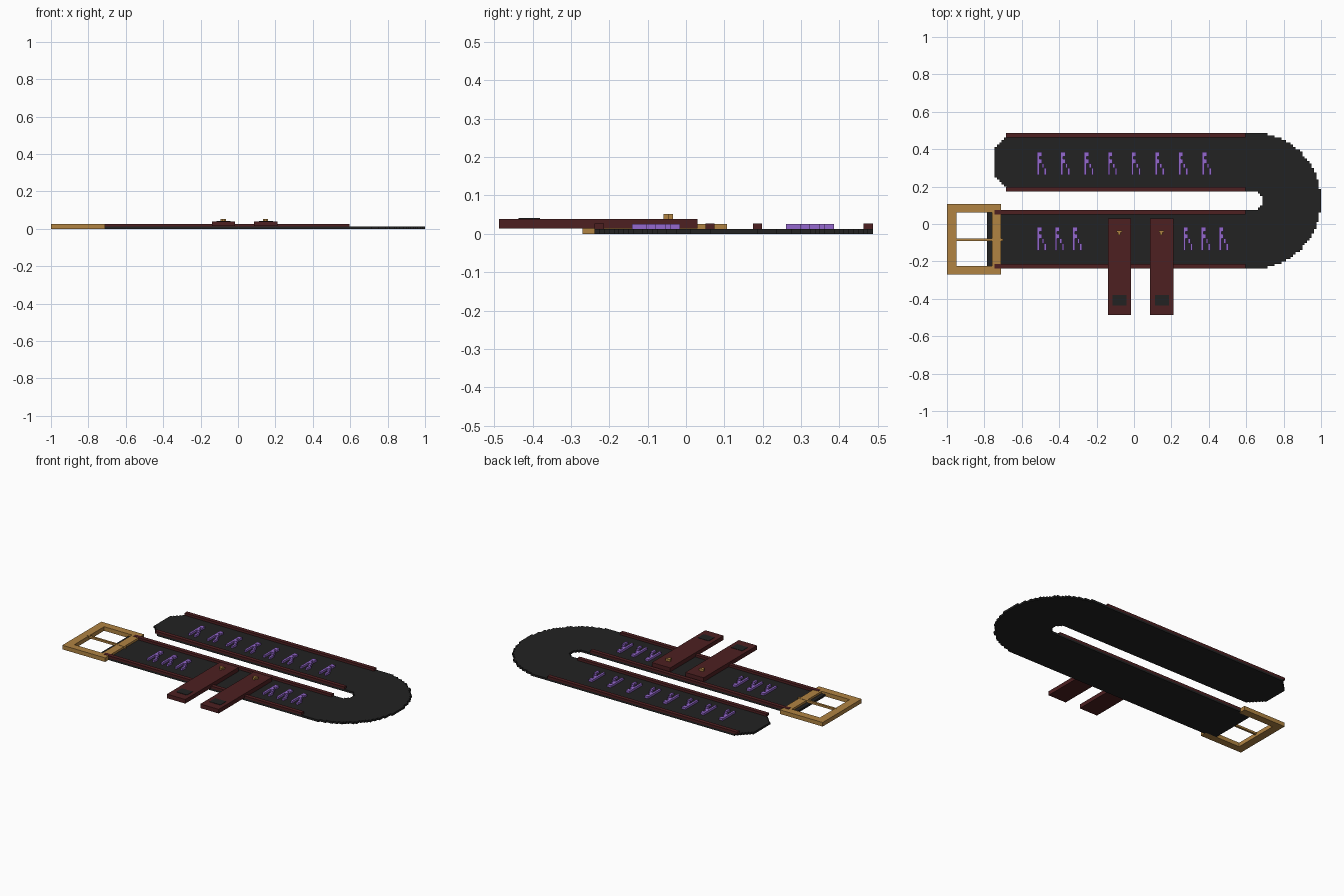
import bpy, bmesh, math

if "Cube" in bpy.data.objects:
    bpy.data.objects.remove(bpy.data.objects["Cube"])

V = 0.0125            # block size of the stepped style
Y0 = -0.238           # lower edge of the belt
CX, CY = 0.6365, 0.1245


def material(name, rgb):
    m = bpy.data.materials.new(name)
    m.diffuse_color = (*rgb, 1)
    m.use_nodes = True
    m.node_tree.nodes["Principled BSDF"].inputs["Base Color"].default_value = m.diffuse_color
    return m


BLACK = material("black leather", (0.016, 0.016, 0.016))
RED = material("dark red leather", (0.075, 0.014, 0.015))
GOLD = material("brass", (0.44, 0.23, 0.055))
PURPLE = material("purple inlay", (0.30, 0.14, 0.62))


def finish(name, bm, mat):
    bmesh.ops.recalc_face_normals(bm, faces=bm.faces)
    me = bpy.data.meshes.new(name)
    bm.to_mesh(me)
    bm.free()
    me.materials.append(mat)
    bpy.context.collection.objects.link(bpy.data.objects.new(name, me))


def boxes(name, mat, items):
    """One object from boxes given as (x0, x1, y0, y1, z0, z1)."""
    bm = bmesh.new()
    for x0, x1, y0, y1, z0, z1 in items:
        vs = bmesh.ops.create_cube(bm, size=1)["verts"]
        for v in vs:
            v.co = (x0 if v.co.x < 0 else x1,
                    y0 if v.co.y < 0 else y1,
                    z0 if v.co.z < 0 else z1)
    finish(name, bm, mat)


def snap(x):
    return round((x - 1) / V) * V + 1


# Belt body: stepped U-shaped outline, extruded
def right_x(y):
    return snap(CX + math.sqrt(max(0, 0.3635 ** 2 - (y - CY) ** 2)))


def left_x(row, y):
    if row >= 33:                                  # pointed strap end
        d = abs(y - 0.33)
        return -0.745 + V * max(0, round((d - 0.075) / V))
    if row >= 25:                                  # inside of the bend
        return snap(CX + math.sqrt(max(0, 0.05 ** 2 - (y - CY) ** 2)))
    return -0.71 if row in (0, 24) else -0.785     # end inside the buckle


outline = []


def add(x, y):
    if not outline or (x, y) != outline[-1]:
        outline.append((x, y))


for r in range(58):
    y = Y0 + r * V
    add(right_x(y + V / 2), y)
    add(right_x(y + V / 2), Y0 + (r + 1) * V)
for r in reversed(range(58)):
    y = Y0 + r * V
    add(left_x(r, y + V / 2), Y0 + (r + 1) * V)
    add(left_x(r, y + V / 2), y)
bm = bmesh.new()
base = bm.faces.new([bm.verts.new((x, y, 0)) for x, y in outline])
ext = bmesh.ops.extrude_face_region(bm, geom=[base], use_keep_orig=True)
for g in ext["geom"]:
    if isinstance(g, bmesh.types.BMVert):
        g.co.z = V
bmesh.ops.triangulate(bm, faces=[f for f in bm.faces if len(f.verts) > 4])
finish("belt_body", bm, BLACK)

# Raised trim along both straps
boxes("edge_trim", RED, [(x, 0.597, y, y + 0.024, V, 0.0265) for x, y in
      ((-0.685, 0.463), (-0.685, 0.1745), (-0.745, 0.0505), (-0.745, Y0))])

# Buckle frame and prong
boxes("buckle_frame", GOLD, [
    (-1, -0.71, 0.062, 0.107, 0, 0.025),
    (-1, -0.71, -0.27, -0.2255, 0, 0.025),
    (-1, -0.95, -0.2255, 0.062, 0, 0.025),
    (-0.76, -0.71, -0.2255, 0.062, V, 0.025)])
boxes("buckle_prong", GOLD, [(-0.96, -0.70, -0.09, -0.077, 0.014, 0.0265)])

# Hanging straps with dark end patches and brass studs
for i, x in enumerate((-0.14, 0.086)):
    boxes(f"hanging_strap_{i}", RED, [(x, x + 0.124, -0.487, 0.03, 0.014, 0.039)])
    boxes(f"strap_patch_{i}", BLACK, [(x + 0.026, x + 0.1, -0.436, -0.38, 0.038, 0.041)])
    boxes(f"strap_stud_{i}", GOLD, [
        (x + 0.047, x + 0.075, -0.046, -0.034, 0.038, 0.052),
        (x + 0.054, x + 0.067, -0.058, -0.046, 0.038, 0.052)])

# Forked ornaments made of small blocks
PATTERN = ("##..", "##..", "#...", "##..", "##..",
           "#.#.", "#.#.", "#..#", "#..#", "#..#")


def ornaments(name, x_start, step, count, top):
    boxes(name, PURPLE, [
        (x_start + k * step + c * V, x_start + k * step + (c + 1) * V,
         top - (r + 1) * V, top - r * V, V, 0.025)
        for k in range(count) for r, line in enumerate(PATTERN)
        for c, ch in enumerate(line) if ch == "#"])


ornaments("upper_ornaments", -0.518, 0.126, 8, 0.386)
ornaments("lower_left_ornaments", -0.518, 0.095, 3, -0.016)
ornaments("lower_right_ornaments", 0.264, 0.095, 3, -0.016)
